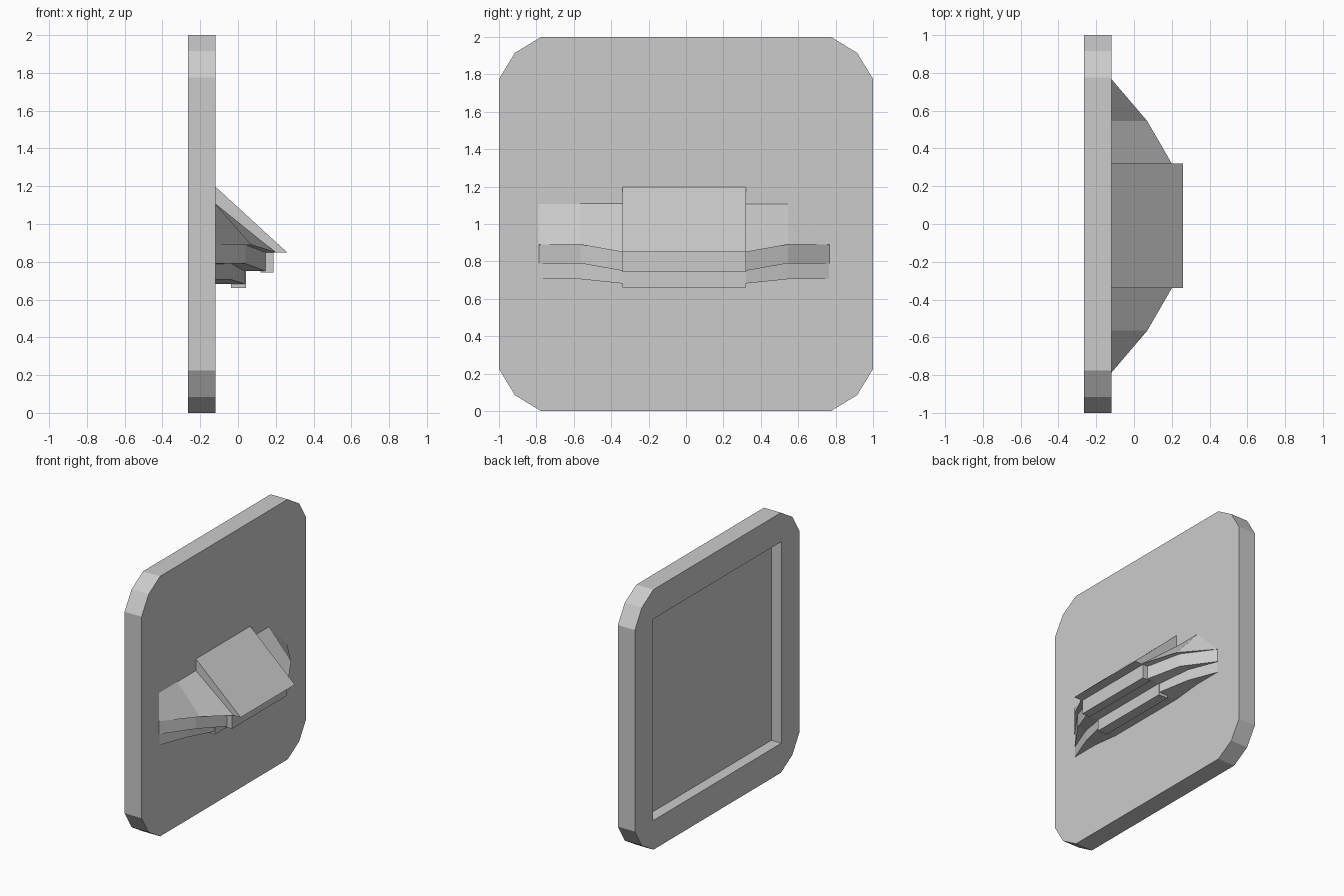
import bpy, bmesh

if "Cube" in bpy.data.objects:
    bpy.data.objects.remove(bpy.data.objects["Cube"])

CY = -0.01  # sideways centre of the ledge


def make(name, verts, faces):
    me = bpy.data.meshes.new(name)
    me.from_pydata(verts, [], faces)
    bm = bmesh.new()
    bm.from_mesh(me)
    bmesh.ops.remove_doubles(bm, verts=bm.verts, dist=1e-5)
    bmesh.ops.recalc_face_normals(bm, faces=bm.faces)
    bm.to_mesh(me)
    bm.free()
    ob = bpy.data.objects.new(name, me)
    bpy.context.collection.objects.link(ob)
    return ob


def loft(name, sections, caps=True):
    """Join equal-length closed rings of points into a skin."""
    n = len(sections[0])
    verts = [p for s in sections for p in s]
    faces = [(i * n + j, i * n + (j + 1) % n, (i + 1) * n + (j + 1) % n, (i + 1) * n + j)
             for i in range(len(sections) - 1) for j in range(n)]
    if caps:
        faces += [tuple(range(n)), tuple(range(len(verts) - n, len(verts)))]
    return make(name, verts, faces)


def bar(name, profile, half=0.33):
    return loft(name, [[(x, CY + s * half, z) for x, z in profile] for s in (-1, 1)])


# Plate with clipped corners
corner = [(1, 0.775), (0.915, 0.915), (0.775, 1)]
outline = []
for sy, sz in ((1, 1), (-1, 1), (-1, -1), (1, -1)):
    pts = corner if sy * sz > 0 else corner[::-1]
    outline += [(sy * a, 1 + sz * b) for a, b in pts]
plate = loft("plate", [[(x, y, z) for y, z in outline] for x in (-0.265, -0.12)])

# Shallow square recess in the back of the plate
bm = bmesh.new()
bm.from_mesh(plate.data)
back = min(bm.faces, key=lambda f: f.calc_center_median().x)
rim = list(back.verts)
bm.faces.remove(back)
sq = [(0.78, 1.775), (-0.78, 1.775), (-0.78, 0.225), (0.78, 0.225)]
outer = [bm.verts.new((-0.265, y, z)) for y, z in sq]
inner = [bm.verts.new((-0.18, y, z)) for y, z in sq]
bm.faces.new(inner)
ring = [min(rim, key=lambda v: (v.co.y - y) ** 2 + (v.co.z - z) ** 2)
        for y, z in outline]
for i in range(4):
    j = (i + 1) % 4
    bm.faces.new((outer[i], outer[j], inner[j], inner[i]))
    a, b, c = ring[3 * i:3 * i + 3]
    bm.faces.new((a, b, c, outer[i]))
    bm.faces.new((outer[i], c, ring[3 * j], outer[j]))
bmesh.ops.recalc_face_normals(bm, faces=bm.faces)
bm.to_mesh(plate.data)
bm.free()

# Stepped ledge tapering into the plate at both ends
W = -0.122
mid = [(W, 1.11), (0.2, 0.85), (0.145, 0.85), (0.145, 0.75), (0.037, 0.75), (0.037, 0.682), (W, 0.682)]
bend = [(W, 1.11), (0.07, 0.89), (0.04, 0.89), (0.04, 0.79), (-0.035, 0.79), (-0.035, 0.705), (W, 0.705)]
tip = [(W, z) for z in (1.11, 0.89, 0.889, 0.79, 0.789, 0.705, 0.704)]
half = [(0.33, mid), (0.555, bend), (0.78, tip)]
stations = [(-o, p) for o, p in reversed(half)] + half
loft("stepped_ledge", [[(x, CY + o, z) for x, z in p] for o, p in stations], caps=False)

# Raised centre: sloping slab and two step blocks
bar("sloping_slab", [(W, 1.2), (0.26, 0.85), (0.19, 0.85), (W, 1.105)])
bar("upper_step_block", [(0.12, 0.87), (0.187, 0.87), (0.187, 0.743), (0.12, 0.743)])
bar("lower_step_block", [(-0.037, 0.76), (0.042, 0.76), (0.042, 0.66), (-0.037, 0.66)])
